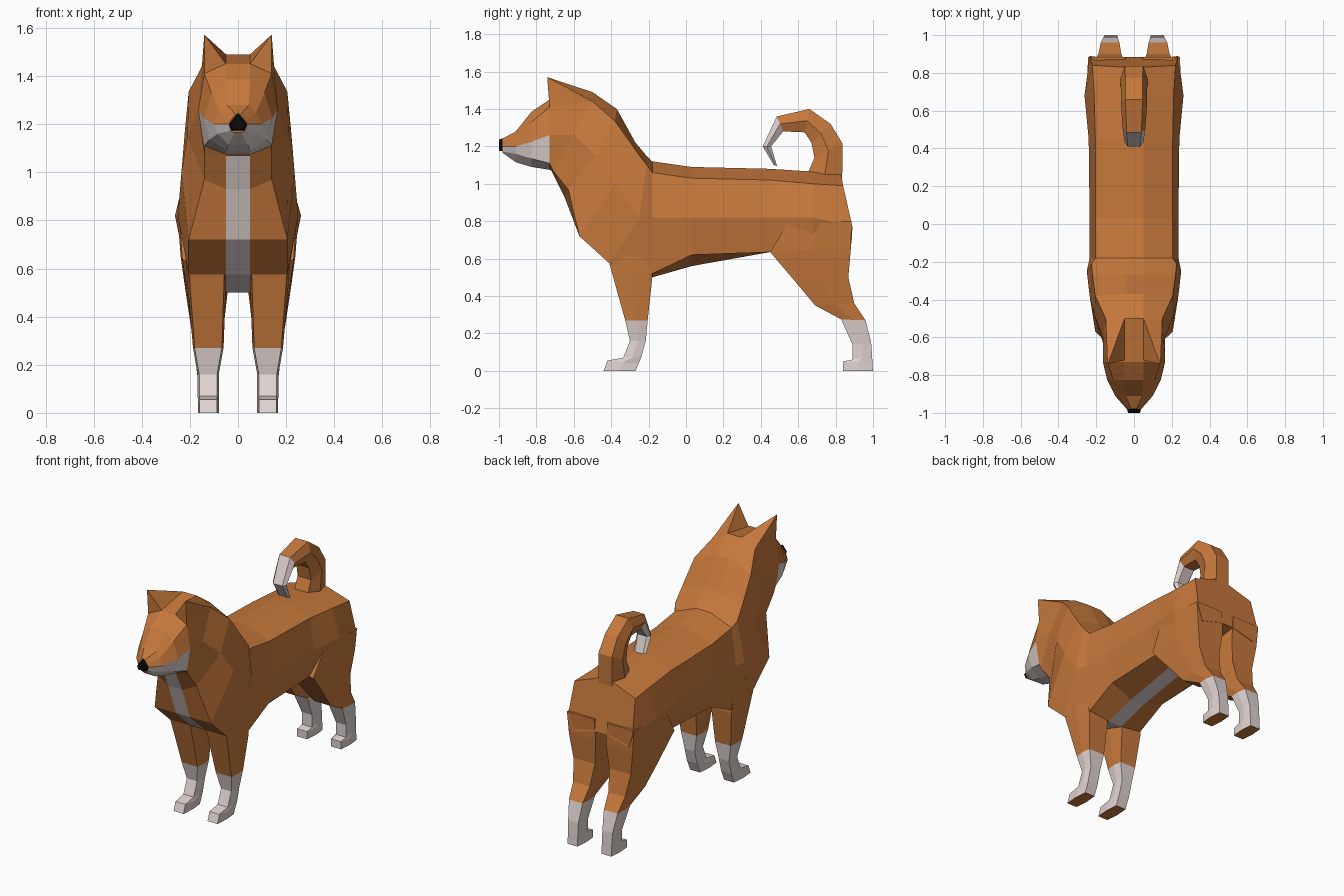
import bpy
import bmesh

cube = bpy.data.objects.get("Cube")
if cube:
    bpy.data.objects.remove(cube, do_unlink=True)


def material(name, rgb):
    mat = bpy.data.materials.new(name)
    mat.use_nodes = True
    color = (*rgb, 1)
    mat.diffuse_color = color
    node = mat.node_tree.nodes["Principled BSDF"]
    node.inputs["Base Color"].default_value = color
    node.inputs["Roughness"].default_value = .9
    return mat


MATERIALS = [material("orange fur", (.57, .19, .045)),
             material("cream fur", (.75, .66, .64)),
             material("black nose", (.003, .003, .003))]
ORANGE, CREAM, BLACK = range(3)


def loft(name, rings, rule, caps=(ORANGE, ORANGE)):
    """Bridge closed rings; rule(ring, side) picks the colour of each face."""
    bm = bmesh.new()
    loops = [[bm.verts.new(p) for p in ring] for ring in rings]
    count = len(loops[0])
    for i in range(len(loops) - 1):
        a, b = loops[i], loops[i + 1]
        for k in range(count):
            n = (k + 1) % count
            face = bm.faces.new((a[k], a[n], b[n], b[k]))
            face.material_index = rule(i, k)
    for loop, index in zip((loops[0], loops[-1]), caps):
        bm.faces.new(loop).material_index = index
    bmesh.ops.recalc_face_normals(bm, faces=bm.faces[:])
    mesh = bpy.data.meshes.new(name)
    bm.to_mesh(mesh)
    bm.free()
    for mat in MATERIALS:
        mesh.materials.append(mat)
    obj = bpy.data.objects.new(name, mesh)
    bpy.context.collection.objects.link(obj)
    return obj


def mirrored(half):
    """Complete a half ring running from top to bottom on the left side."""
    return half + [(-x, y, z) for x, y, z in reversed(half)]


def torso_ring(top, upper, mid, lower, bottom):
    return mirrored([(.05, *top), upper, mid, lower, (.05, *bottom)])


# Neck, chest, back and rump in one skin
neck = torso_ring((-.5, 1.49), (.15, -.5, 1.44), (.165, -.6, 1.26),
                  (.14, -.71, 1.07), (-.72, 1.07))
body_rings = [
    neck,
    torso_ring((-.37, 1.4), (.205, -.38, 1.335), (.21, -.48, 1.15), (.14, -.63, .97), (-.65, .93)),
    torso_ring((-.27, 1.22), (.22, -.27, 1.18), (.235, -.38, 1), (.205, -.57, .72), (-.57, .72)),
    torso_ring((-.22, 1.16), (.225, -.21, 1.1), (.25, -.25, .82), (.205, -.41, .575), (-.41, .575)),
    torso_ring((-.18, 1.12), (.205, -.18, 1.06), (.235, -.18, .82), (.2, -.18, .52), (-.18, .5)),
    torso_ring((.03, 1.09), (.205, .03, 1.03), (.235, .03, .82), (.2, .03, .62), (.03, .56)),
    torso_ring((.45, 1.08), (.205, .45, 1.02), (.24, .45, .82), (.2, .45, .635), (.45, .635)),
    torso_ring((.68, 1.065), (.21, .68, 1), (.262, .68, .82), (.23, .68, .66), (.68, .68)),
    torso_ring((.83, 1.05), (.22, .84, .99), (.235, .89, .77), (.2, .885, .68), (.885, .72)),
]
loft("body", body_rings, lambda i, k: CREAM if k == 4 and i < 6 else ORANGE)


# Head tapering into the muzzle
def face_ring(y, *points):
    return mirrored([(x, y, z) for x, z in points])


head_rings = [
    neck,
    face_ring(-.73, (.05, 1.45), (.14, 1.41), (.165, 1.26), (.14, 1.11), (.05, 1.075)),
    face_ring(-.826, (.05, 1.385), (.11, 1.33), (.142, 1.225), (.12, 1.135), (.05, 1.09)),
    face_ring(-.91, (.045, 1.28), (.075, 1.25), (.1, 1.2), (.085, 1.16), (.04, 1.115)),
    face_ring(-.98, (.012, 1.242), (.03, 1.215), (.038, 1.2), (.03, 1.172), (.015, 1.165)),
]
loft("head", head_rings, lambda i, k: CREAM if i and 2 <= k <= 6 else ORANGE)

# Nose
nose = [(.004, 1.248), (.042, 1.2), (.03, 1.17)]
loft("nose", [face_ring(-.965, *nose),
              face_ring(-1, *[(x * .75, 1.2 + (z - 1.2) * .75) for x, z in nose])],
     lambda i, k: BLACK, (BLACK, BLACK))


# Legs: each stage is front y, z, back y, z, inner x, outer x
def leg(name, stages, side, first_cream):
    rings = []
    for fy, fz, by, bz, inner, outer in stages:
        my, mz, bulge = (fy + by) / 2, (fz + bz) / 2, .007
        ring = [(inner + bulge, fy, fz), (outer - bulge, fy, fz), (outer, my, mz),
                (outer - bulge, by, bz), (inner + bulge, by, bz), (inner, my, mz)]
        rings.append([(side * x, y, z) for x, y, z in ring])
    loft(name, rings, lambda i, k: CREAM if i >= first_cream else ORANGE)


front_stages = [
    (-.38, .68, -.2, .68, .05, .22),
    (-.41, .575, -.18, .5, .05, .21),
    (-.325, .27, -.205, .27, .06, .187),
    (-.3, .16, -.215, .16, .08, .168),
    (-.335, .07, -.24, .07, .08, .168),
    (-.42, .055, -.255, .035, .08, .166),
    (-.44, 0, -.27, 0, .08, .166),
]
hind_stages = [
    (.55, .8, .885, .8, .04, .25),
    (.45, .635, .882, .66, .03, .238),
    (.59, .47, .868, .5, .045, .215),
    (.69, .35, .9, .36, .06, .195),
    (.83, .275, .96, .27, .07, .183),
    (.89, .14, .99, .15, .08, .168),
    (.89, .06, .995, .08, .08, .166),
    (.84, .05, .997, .04, .08, .166),
    (.84, 0, 1, 0, .08, .166),
]
for label, side in (("left", 1), ("right", -1)):
    leg("front_leg_" + label, front_stages, side, 2)
    leg("hind_leg_" + label, hind_stages, side, 4)

    # Pointed ear rising out of the crown
    base = [(.05, -.5, 1.49), (.05, -.72, 1.45), (.14, -.73, 1.41), (.15, -.5, 1.44)]
    tip = (.14, -.742, 1.57)
    ear = loft("ear_" + label,
               [[(side * x, y, z) for x, y, z in base],
                [(side * (tip[0] + (x - tip[0]) * .02), tip[1], tip[2]) for x, y, z in base]],
               lambda i, k: ORANGE)

# Curled tail with a cream tip: outer y, z, inner y, z, half width
tail_stages = [
    (.835, 1.02, .64, 1.03, .075),
    (.837, 1.215, .687, 1.14, .075),
    (.773, 1.32, .67, 1.22, .07),
    (.66, 1.4, .634, 1.275, .07),
    (.485, 1.36, .52, 1.28, .06),
    (.41, 1.2, .455, 1.2, .05),
    (.47, 1.1, .487, 1.095, .045),
]
tail_rings = [mirrored([(w * .65, oy, oz), (w, (oy + iy) / 2, (oz + iz) / 2), (w * .65, iy, iz)])
              for oy, oz, iy, iz, w in tail_stages]
loft("tail", tail_rings, lambda i, k: CREAM if i >= 4 else ORANGE, (ORANGE, CREAM))
